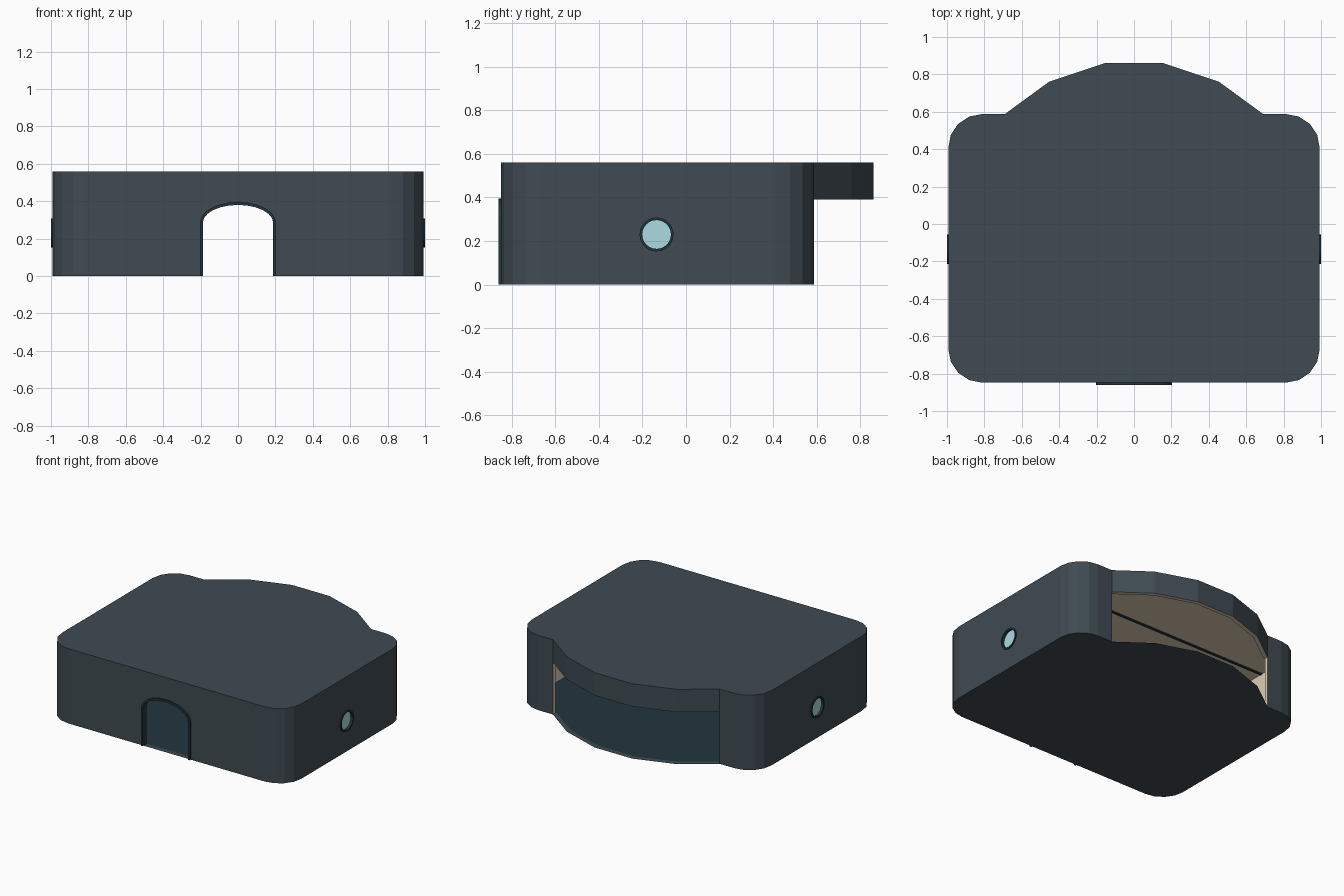
import bpy, bmesh, math
from mathutils import Vector

if "Cube" in bpy.data.objects:
    bpy.data.objects.remove(bpy.data.objects["Cube"])


def material(name, rgb):
    m = bpy.data.materials.new(name)
    m.diffuse_color = (*rgb, 1)
    m.use_nodes = True
    m.node_tree.nodes["Principled BSDF"].inputs["Base Color"].default_value = m.diffuse_color
    return m


SHELL = material("slate", (0.05, 0.07, 0.085))
LINING = material("cream", (0.72, 0.62, 0.47))
TEAL = material("dark_teal", (0.016, 0.036, 0.048))
GLASS = material("pale_blue", (0.42, 0.70, 0.76))


def finish(name, bm, mat):
    bmesh.ops.recalc_face_normals(bm, faces=bm.faces)
    me = bpy.data.meshes.new(name)
    bm.to_mesh(me)
    bm.free()
    me.materials.append(mat)
    ob = bpy.data.objects.new(name, me)
    bpy.context.collection.objects.link(ob)
    return ob


def on_z(u, v, d): return (u, v, d)
def on_y(u, v, d): return (u, d, v)
def on_x(u, v, d): return (d, u, v)


def prism(name, pts, d0, d1, axis, mat):
    bm = bmesh.new()
    a = [bm.verts.new(axis(u, v, d0)) for u, v in pts]
    bm.faces.new(a)
    if d1 != d0:
        b = [bm.verts.new(axis(u, v, d1)) for u, v in pts]
        bm.faces.new(b)
        n = len(pts)
        for i in range(n):
            j = (i + 1) % n
            bm.faces.new((a[i], a[j], b[j], b[i]))
    return finish(name, bm, mat)


def band(name, outer, inner, d0, d1, axis, closed, mat):
    """Solid strip between two matching outlines."""
    bm = bmesh.new()
    rows = [[bm.verts.new(axis(*o, d0)), bm.verts.new(axis(*o, d1)),
             bm.verts.new(axis(*i, d1)), bm.verts.new(axis(*i, d0))]
            for o, i in zip(outer, inner)]
    n = len(rows)
    for k in range(n if closed else n - 1):
        r, s = rows[k], rows[(k + 1) % n]
        for c in range(4):
            e = (c + 1) % 4
            bm.faces.new((r[c], r[e], s[e], s[c]))
    if not closed:
        bm.faces.new(rows[0])
        bm.faces.new(rows[-1])
    return finish(name, bm, mat)


def inset(pts, t):
    """Mitred inward offset of a counter-clockwise outline."""
    out = []
    for i, p in enumerate(pts):
        p = Vector(p)
        a = (p - Vector(pts[i - 1])).normalized()
        b = (Vector(pts[(i + 1) % len(pts)]) - p).normalized()
        na, nb = Vector((-a.y, a.x)), Vector((-b.y, b.x))
        q = p + (na + nb) * t / (1 + na.dot(nb))
        out.append((q.x, q.y))
    return out


def arc(cx, cy, rx, ry, a0, a1, n):
    return [(cx + rx * math.cos(math.radians(a0 + (a1 - a0) * i / n)),
             cy + ry * math.sin(math.radians(a0 + (a1 - a0) * i / n))) for i in range(n + 1)]


def arch(w, top):
    return [(w, 0)] + arc(0, 0.285, w, top - 0.285, 0, 180, 12) + [(-w, 0)]


def circle(r):
    return arc(-0.135, 0.23, r, r, 0, 360, 24)[:-1]


# footprint: rounded corners with a faceted bulge at the back
W, F, B, R = 0.993, -0.848, 0.588, 0.18
right = arc(W - R, F + R, R, R, -90, 0, 4) + arc(W - R, B - R, R, R, 0, 90, 4)
right += [(0.69, B), (0.455, 0.76), (0.155, 0.86)]
outline = right + [(-x, y) for x, y in reversed(right)]
inner = inset(outline, 0.03)

# hollow shell with door, back opening and side windows
shell = prism("shell", outline, 0, 0.56, on_z, SHELL)
cutters = [
    prism("cavity_cut", inner, -0.1, 0.53, on_z, LINING),
    prism("back_cut", [(-0.69, -0.1), (0.69, -0.1), (0.69, 0.39), (-0.69, 0.39)],
          0.5, 1.0, on_y, LINING),
    prism("door_cut", [(0.193, -0.1)] + arch(0.193, 0.388)[1:-1] + [(-0.193, -0.1)],
          -1, -0.7, on_y, TEAL),
    prism("window_cut", circle(0.072), -1.2, 1.2, on_x, TEAL),
]
bpy.context.view_layer.objects.active = shell
for c in cutters:
    c.hide_render = True
    m = shell.modifiers.new(c.name, 'BOOLEAN')
    m.operation, m.solver, m.object = 'DIFFERENCE', 'EXACT', c
    m.material_mode = 'TRANSFER'
    bpy.ops.object.modifier_apply(modifier=m.name)
for c in cutters:
    bpy.data.objects.remove(c)

# thin base sheet and floor lining
prism("base", outline, 0, 0, on_z, SHELL)
prism("floor_lining", inner, 0.004, 0.004, on_z, TEAL)

# narrow strip across the ceiling
prism("ceiling_strip", [(-0.96, 0.19), (0.96, 0.19), (0.96, 0.21), (-0.96, 0.21)],
      0.524, 0.531, on_z, TEAL)

# door trim
band("door_trim", arch(0.203, 0.396), arch(0.188, 0.38), -0.86, -0.815, on_y, False, TEAL)

# window rims and panes
for side, s in (("right", 1), ("left", -1)):
    band("window_rim_" + side, circle(0.078), circle(0.066), s * 1.0, s * 0.96, on_x, True, TEAL)
    prism("window_pane_" + side, circle(0.068), s * 0.982, s * 0.972, on_x, GLASS)
